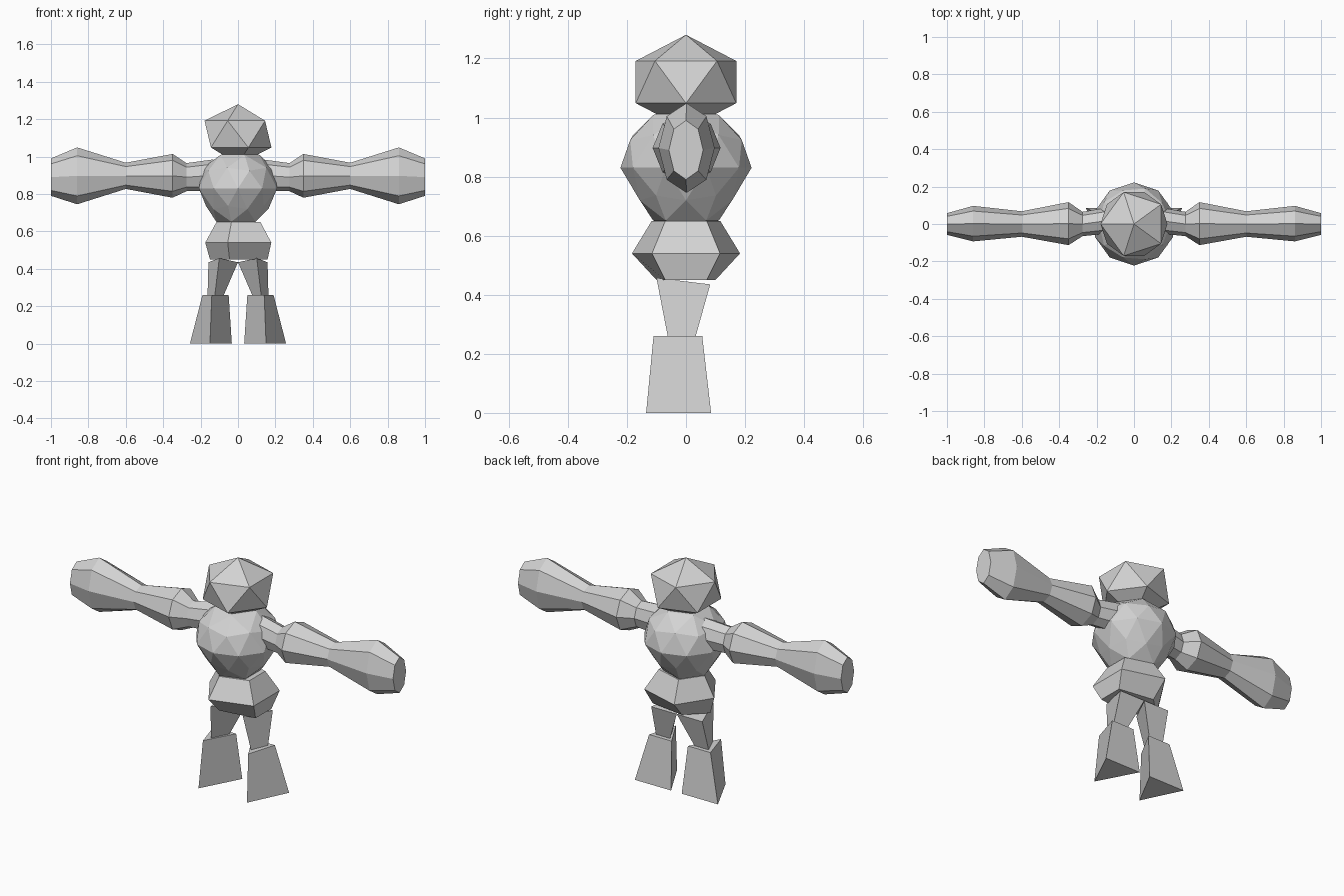
import bpy, bmesh, math
from mathutils import Vector

cube = bpy.data.objects.get("Cube")
if cube:
    bpy.data.objects.remove(cube, do_unlink=True)

# One matte grey for the whole figure
grey = bpy.data.materials.new("light_grey")
grey.diffuse_color = (0.65, 0.65, 0.65, 1)
grey.use_nodes = True
grey.node_tree.nodes["Principled BSDF"].inputs["Base Color"].default_value = (0.65, 0.65, 0.65, 1)


def finish(name, bm):
    """Turn a bmesh into a flat-shaded grey object."""
    bmesh.ops.recalc_face_normals(bm, faces=bm.faces)
    mesh = bpy.data.meshes.new(name)
    bm.to_mesh(mesh)
    bm.free()
    mesh.materials.append(grey)
    obj = bpy.data.objects.new(name, mesh)
    bpy.context.collection.objects.link(obj)
    return obj


def loft(name, rings):
    """Skin matching rings of points and cap both ends."""
    bm = bmesh.new()
    loops = [[bm.verts.new(p) for p in ring] for ring in rings]
    n = len(loops[0])
    for a, b in zip(loops, loops[1:]):
        for i in range(n):
            j = (i + 1) % n
            bm.faces.new((a[i], a[j], b[j], b[i]))
    bm.faces.new(loops[0])
    bm.faces.new(loops[-1])
    return finish(name, bm)


def ball(name, detail, centre, size, turn=0.0, taper=1.0):
    """Faceted ball; taper narrows the ring below its middle."""
    bm = bmesh.new()
    bmesh.ops.create_icosphere(bm, subdivisions=detail, radius=1)
    c, s = math.cos(turn), math.sin(turn)
    for v in bm.verts:
        x, y, z = v.co
        k = taper if -0.7 < z < -0.3 else 1.0
        v.co = Vector(centre) + Vector(((c * x - s * y) * k * size[0],
                                        (s * x + c * y) * k * size[1],
                                        z * size[2]))
    return finish(name, bm)


# Head and chest
ball("head", 1, (0, 0, 1.12), (0.2, 0.2, 0.16), turn=math.pi)
ball("torso", 2, (0, 0, 0.83), (0.22, 0.222, 0.21), taper=0.87)


# Five-sided hips: side point, front/back pair, opposite pair
def hip_ring(side, mid, far, z):
    return [(side, 0, z), (mid[0], -mid[1], z), (far[0], -far[1], z),
            (far[0], far[1], z), (mid[0], mid[1], z)]


loft("hips", [
    hip_ring(-0.115, (-0.035, 0.116), (0.12, 0.07), 0.65),
    hip_ring(-0.175, (-0.055, 0.183), (0.178, 0.115), 0.54),
    hip_ring(-0.15, (-0.045, 0.1), (0.158, 0.07), 0.45),
])

# Arm sections: x, y centre, y radius, z centre, z radius
ARM = [
    (0.13, 0.02, 0.07, 0.9, 0.085),
    (0.275, 0.0, 0.065, 0.89, 0.075),
    (0.35, 0.002, 0.115, 0.897, 0.117),
    (0.60, 0.0, 0.068, 0.897, 0.07),
    (0.86, 0.002, 0.095, 0.897, 0.152),
    (1.00, 0.0, 0.058, 0.89, 0.1),
]


def tri(side, inner, outer, front, back, z_back, z_front=None):
    """Triangle ring with its point to the front."""
    zf = z_back if z_front is None else z_front
    return [(side * inner, back, z_back), (side * outer, back, z_back),
            (side * front[0], front[1], zf)]


for label, side in (("left", 1), ("right", -1)):
    loft(label + "_arm", [
        [(side * x, yc + ry * math.cos(k * math.pi / 4), zc + rz * math.sin(k * math.pi / 4))
         for k in range(8)]
        for x, yc, ry, zc, rz in ARM])
    loft(label + "_leg", [
        tri(side, 0.0, 0.158, (0.1, -0.1), 0.082, 0.435, 0.457),
        tri(side, 0.08, 0.163, (0.125, -0.06), 0.03, 0.25)])
    loft(label + "_foot", [
        tri(side, 0.05, 0.19, (0.14, -0.11), 0.055, 0.26),
        tri(side, 0.033, 0.257, (0.15, -0.135), 0.085, 0.0)])
